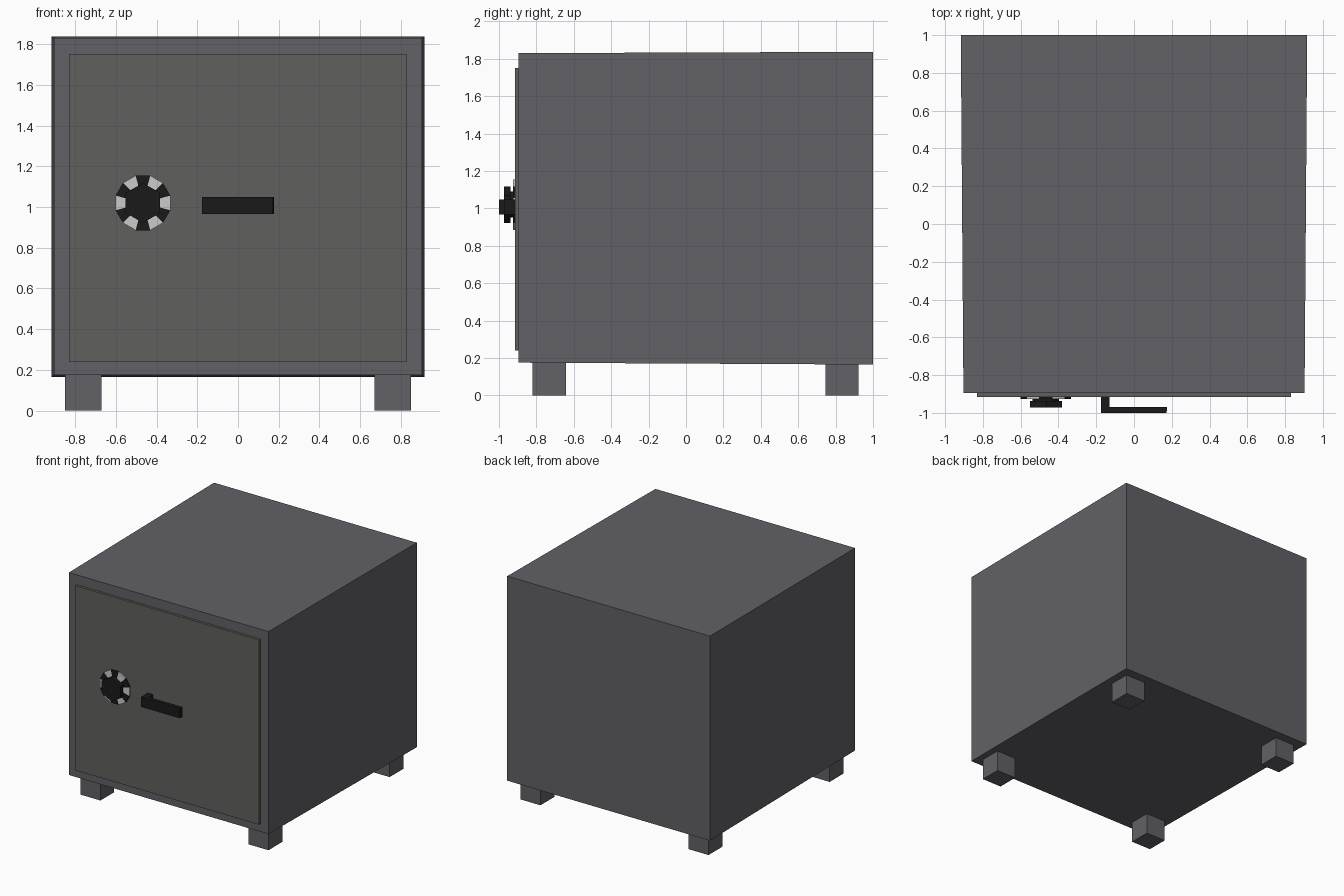
import bpy, bmesh
from math import pi, cos, sin

if "Cube" in bpy.data.objects:
    bpy.data.objects.remove(bpy.data.objects["Cube"])


def material(name, rgb):
    m = bpy.data.materials.new(name)
    m.diffuse_color = (*rgb, 1)
    m.use_nodes = True
    m.node_tree.nodes["Principled BSDF"].inputs["Base Color"].default_value = m.diffuse_color
    return m


STEEL = material("steel", (0.12, 0.12, 0.135))
DOOR = material("door_grey", (0.115, 0.115, 0.11))
BLACK = material("black", (0.01, 0.01, 0.01))
WHITE = material("white", (0.55, 0.55, 0.55))


def finish(name, bm, *mats):
    bmesh.ops.recalc_face_normals(bm, faces=bm.faces)
    me = bpy.data.meshes.new(name)
    bm.to_mesh(me)
    bm.free()
    for m in mats:
        me.materials.append(m)
    ob = bpy.data.objects.new(name, me)
    bpy.context.collection.objects.link(ob)
    return ob


def prism(name, outline, y0, y1, *mats):
    """Extrude an (x, z) outline from y0 back to y1."""
    bm = bmesh.new()
    face = bm.faces.new([bm.verts.new((x, y0, z)) for x, z in outline])
    out = bmesh.ops.extrude_face_region(bm, geom=[face])
    for v in out["geom"]:
        if isinstance(v, bmesh.types.BMVert):
            v.co.y = y1
    return finish(name, bm, *mats)


def box(name, x0, x1, y0, y1, z0, z1, mat):
    return prism(name, [(x0, z0), (x1, z0), (x1, z1), (x0, z1)], y0, y1, mat)


def ring(r, n, start):
    return [(DX + r * cos(start + 2 * pi * i / n),
             DZ + r * sin(start + 2 * pi * i / n)) for i in range(n)]


# Body, slightly larger at the back
body = box("body", -0.903, 0.903, -0.895, 1.0, 0.175, 1.83, STEEL)
for v in body.data.vertices:
    if v.co.y > 0:
        v.co.x *= 0.917 / 0.903
        v.co.z += 0.007 if v.co.z > 1 else -0.01

# Door panel
box("door", -0.83, 0.83, -0.915, -0.885, 0.24, 1.75, DOOR)

# Four feet
for sx in (-1, 1):
    for y0, side in ((-0.82, "front"), (0.745, "back")):
        x0, x1 = sorted((sx * 0.67, sx * 0.85))
        box(f"{side}_foot", x0, x1, y0, y0 + 0.178, 0, 0.18, STEEL)

# Dial plate with alternating black and white sectors
DX, DZ = -0.467, 1.02
bm = bmesh.new()
rims = [[bm.verts.new((x, y, z)) for x, z in ring(0.139, 12, -pi / 12)]
        for y in (-0.926, -0.91)]
centre = bm.verts.new((DX, -0.926, DZ))
for i in range(12):
    j = (i + 1) % 12
    for f in (bm.faces.new((centre, rims[0][i], rims[0][j])),
              bm.faces.new((rims[0][i], rims[1][i], rims[1][j], rims[0][j]))):
        f.material_index = 1 - i % 2
bm.faces.new(rims[1])
finish("dial_plate", bm, BLACK, WHITE)

# Hexagonal dial knob on a short neck
prism("dial_neck", ring(0.07, 12, 0), -0.94, -0.92, BLACK)
prism("dial_knob", ring(0.098, 6, pi / 6), -0.972, -0.937, BLACK)

# L-shaped door handle, profile seen from above
bm = bmesh.new()
plan = [(-0.176, -0.91), (-0.176, -1.0), (0.172, -1.0), (0.176, -0.969),
        (-0.129, -0.969), (-0.129, -0.91)]
face = bm.faces.new([bm.verts.new((x, y, 0.966)) for x, y in plan])
out = bmesh.ops.extrude_face_region(bm, geom=[face])
for v in out["geom"]:
    if isinstance(v, bmesh.types.BMVert):
        v.co.z = 1.048
finish("handle", bm, BLACK)
